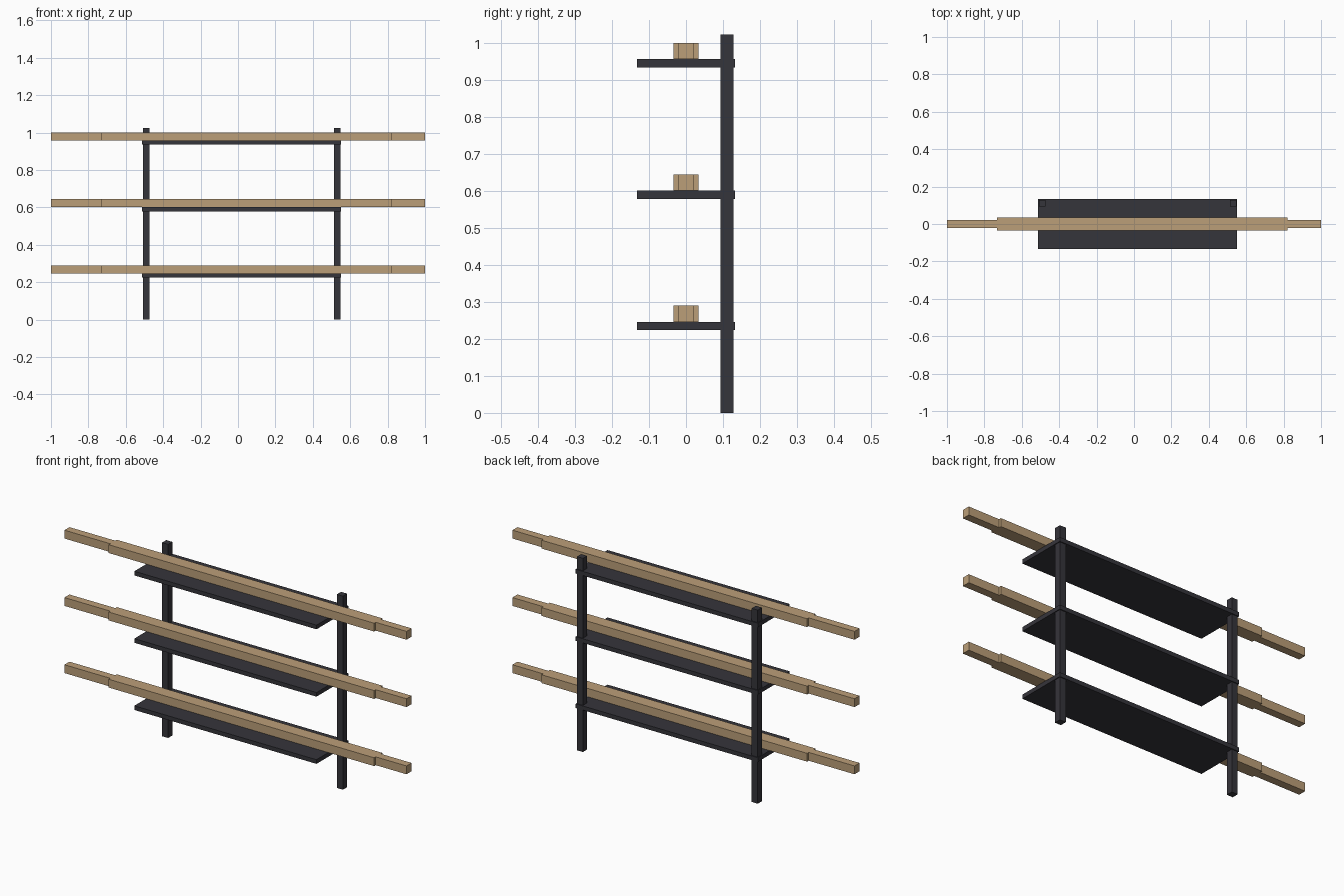
import bpy

if "Cube" in bpy.data.objects:
    bpy.data.objects.remove(bpy.data.objects["Cube"])


def material(name, rgb):
    m = bpy.data.materials.new(name)
    m.diffuse_color = (*rgb, 1)
    m.use_nodes = True
    m.node_tree.nodes["Principled BSDF"].inputs["Base Color"].default_value = m.diffuse_color
    return m


dark = material("charcoal metal", (0.036, 0.035, 0.043))
wood = material("light wood", (0.50, 0.346, 0.19))


def finish(obj, name, mat):
    obj.name = name
    obj.data.materials.append(mat)
    return obj


def box(name, x, y, z, mat):
    """Box from (min, max) ranges on each axis."""
    bpy.ops.mesh.primitive_cube_add(size=1)
    obj = bpy.context.object
    for v in obj.data.vertices:
        v.co = [r[0] if c < 0 else r[1] for c, r in zip(v.co, (x, y, z))]
    return finish(obj, name, mat)


def beam(name, z0, z1):
    """Wooden bar with a wide middle and stepped, narrower ends."""
    w, n = 0.034, 0.021
    side = [(-1, n), (-0.732, n), (-0.732, w), (0.82, w), (0.82, n), (1, n)]
    outline = [(x, -y) for x, y in side] + [(x, y) for x, y in reversed(side)]
    count = len(outline)
    verts = [(x, y, z) for z in (z0, z1) for x, y in outline]
    faces = [tuple(reversed(range(count))), tuple(range(count, 2 * count))]
    faces += [(i, (i + 1) % count, (i + 1) % count + count, i + count)
              for i in range(count)]
    mesh = bpy.data.meshes.new(name)
    mesh.from_pydata(verts, [], faces)
    obj = bpy.data.objects.new(name, mesh)
    bpy.context.collection.objects.link(obj)
    return finish(obj, name, wood)


# Rear uprights
box("left_post", (-0.509, -0.474), (0.093, 0.128), (0, 1.023), dark)
box("right_post", (0.513, 0.548), (0.093, 0.128), (0, 1.023), dark)

# Shelves, each carrying a long wooden bar
for level, top in zip(("lower", "middle", "upper"), (0.246, 0.601, 0.957)):
    box(level + "_shelf", (-0.513, 0.552), (-0.133, 0.133),
        (top - 0.022, top), dark)
    beam(level + "_beam", top, top + 0.044)
